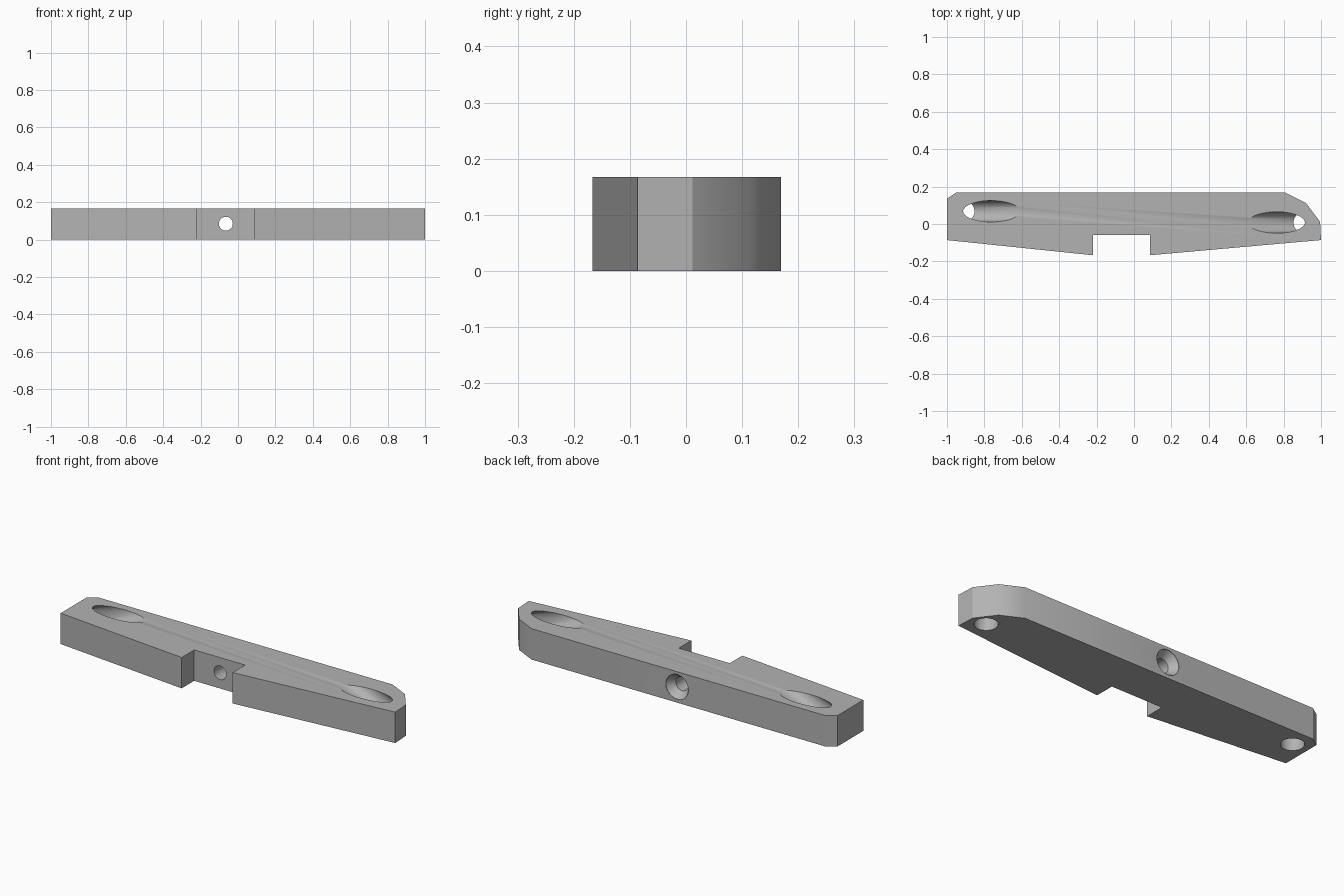
import bpy, bmesh, math

if "Cube" in bpy.data.objects:
    bpy.data.objects.remove(bpy.data.objects["Cube"], do_unlink=True)

HEIGHT = 0.167
SIDES = 48

grey = bpy.data.materials.new("plain_grey")
grey.use_nodes = True
grey.diffuse_color = (0.45, 0.45, 0.45, 1)
grey.node_tree.nodes["Principled BSDF"].inputs["Base Color"].default_value = (0.45, 0.45, 0.45, 1)


def loft(name, rings):
    """Closed solid joining equal-sized rings of points."""
    bm = bmesh.new()
    loops = [[bm.verts.new(p) for p in ring] for ring in rings]
    n = len(loops[0])
    for a, b in zip(loops, loops[1:]):
        for i in range(n):
            j = (i + 1) % n
            bm.faces.new((a[i], a[j], b[j], b[i]))
    bm.faces.new(loops[0][::-1])
    bm.faces.new(loops[-1])
    bmesh.ops.recalc_face_normals(bm, faces=bm.faces)
    mesh = bpy.data.meshes.new(name)
    bm.to_mesh(mesh)
    bm.free()
    mesh.materials.append(grey)
    obj = bpy.data.objects.new(name, mesh)
    bpy.context.collection.objects.link(obj)
    return obj


def circle(r):
    angles = [2 * math.pi * i / SIDES for i in range(SIDES)]
    return [(r * math.cos(a), r * math.sin(a)) for a in angles]


def bent_bore(name, side, y):
    """Bore that rises from the underside, then slants inward to the top."""
    r, x, z = 0.057, 0.91, 0.107
    slant = math.radians(22)
    miter = math.tan((math.pi / 2 - slant) / 2)
    reach = 0.6
    ring = circle(r)
    low = [(side * (x + u), y + v, -0.05) for u, v in ring]
    bend = [(side * (x + u), y + v, z + u * miter) for u, v in ring]
    top = [(px - side * reach * math.cos(slant), py, pz + reach * math.sin(slant))
           for px, py, pz in bend]
    return loft(name, [low, bend, top])


def countersunk_bore(name):
    """Cross hole through the middle, flared at the back."""
    x, z = -0.065, 0.085
    stations = [(-0.3, 0.037), (0.127, 0.037), (0.167, 0.067), (0.2, 0.067)]
    return loft(name, [[(x + u, y, z + v) for u, v in circle(r)] for y, r in stations])


# Bar with a front notch, tapered front edges and trimmed back corners
outline = [(-1, -0.086), (-0.22, -0.167), (-0.22, -0.06), (0.085, -0.06),
           (0.085, -0.167), (1, -0.086), (0.995, 0.012), (0.92, 0.112),
           (0.806, 0.169), (-0.95, 0.169), (-1, 0.135)]
bar = loft("mounting_bar", [[(x, y, z) for x, y in outline] for z in (0, HEIGHT)])

# Drill the three holes
cutters = [bent_bore("left_bore", 1, 0.008), bent_bore("right_bore", -1, 0.068),
           countersunk_bore("middle_bore")]
bpy.ops.object.select_all(action="DESELECT")
bpy.context.view_layer.objects.active = bar
bar.select_set(True)
for cutter in cutters:
    cutter.hide_render = True
    cut = bar.modifiers.new(cutter.name, "BOOLEAN")
    cut.operation = "DIFFERENCE"
    cut.solver = "EXACT"
    cut.object = cutter
    bpy.ops.object.modifier_apply(modifier=cut.name)
    bpy.data.objects.remove(cutter, do_unlink=True)

bpy.ops.object.shade_smooth_by_angle(angle=math.radians(30))
